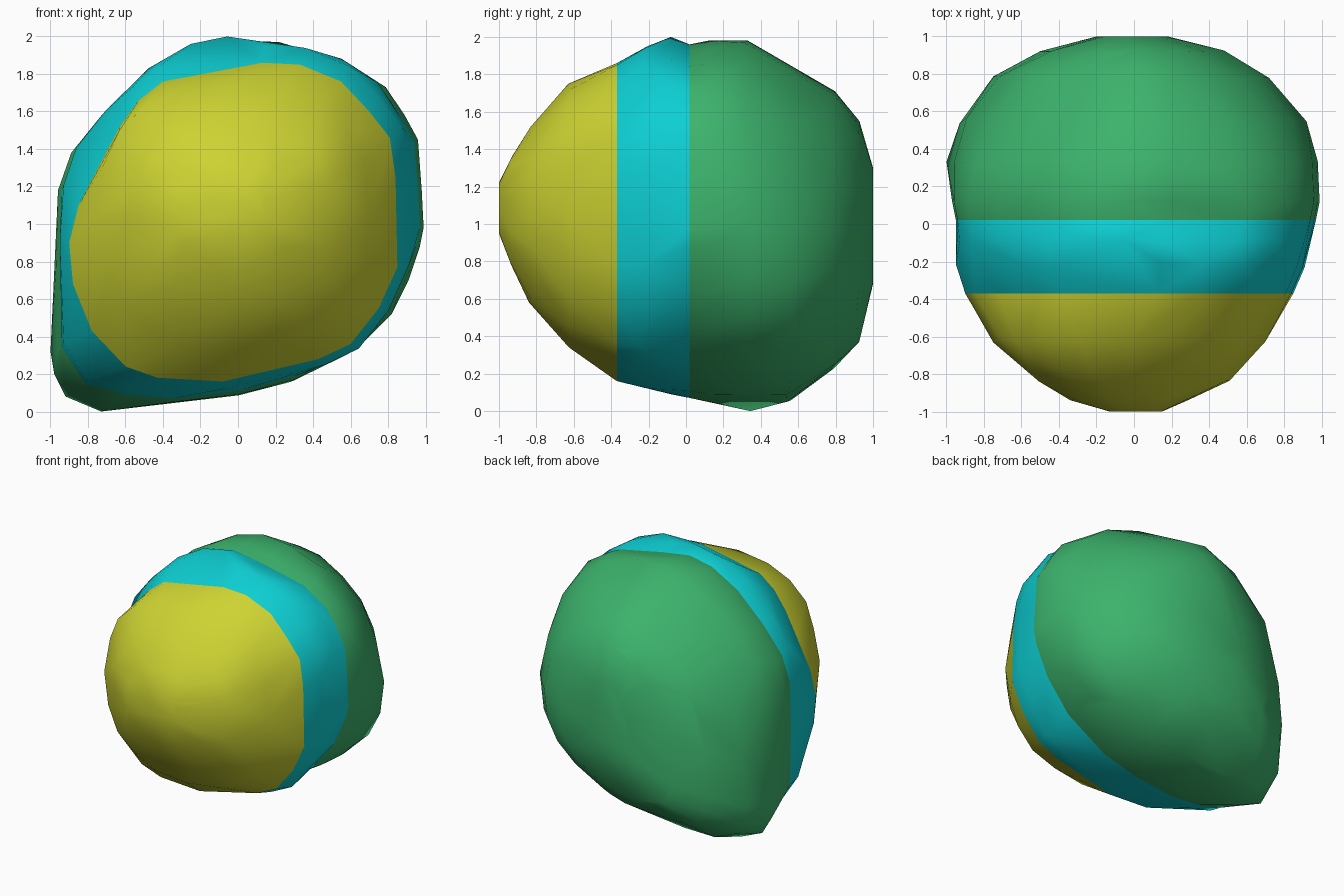
import bpy, bmesh, math, random

random.seed(4)
if "Cube" in bpy.data.objects:
    bpy.data.objects.remove(bpy.data.objects["Cube"], do_unlink=True)


def material(name, rgb):
    m = bpy.data.materials.new(name)
    m.use_nodes = True
    m.diffuse_color = (*rgb, 1)
    bsdf = m.node_tree.nodes["Principled BSDF"]
    bsdf.inputs["Base Color"].default_value = (*rgb, 1)
    bsdf.inputs["Roughness"].default_value = 0.8
    return m


# Cross-section outlines (x, z): front cut, rear cut, widest rear section, rounded back
FRONT = [(-0.32, 1.77), (0.13, 1.86), (0.33, 1.85), (0.55, 1.76), (0.70, 1.60), (0.81, 1.46),
         (0.84, 1.25), (0.85, 0.77), (0.75, 0.55), (0.60, 0.36), (0.43, 0.28), (-0.08, 0.16),
         (-0.43, 0.18), (-0.60, 0.24), (-0.78, 0.43), (-0.88, 0.68), (-0.90, 0.90),
         (-0.85, 1.10), (-0.72, 1.35), (-0.63, 1.52), (-0.53, 1.66), (-0.40, 1.76)]
MIDDLE = [(-0.48, 1.83), (-0.25, 1.96), (-0.05, 2.00), (0.20, 1.96), (0.58, 1.88), (0.78, 1.75),
          (0.88, 1.60), (0.95, 1.47), (0.97, 1.20), (0.98, 1.00), (0.96, 0.90), (0.85, 0.65),
          (0.65, 0.40), (0.30, 0.19), (0.00, 0.11), (-0.35, 0.07), (-0.60, 0.09), (-0.82, 0.15),
          (-0.95, 0.35), (-0.96, 0.80), (-0.95, 1.20), (-0.88, 1.40), (-0.72, 1.60)]
REAR = [(0.00, 1.98), (0.22, 1.97), (0.52, 1.87), (0.72, 1.72), (0.87, 1.52), (0.95, 1.28),
        (0.98, 1.00), (0.91, 0.70), (0.82, 0.52), (0.68, 0.38), (0.30, 0.17), (0.00, 0.10),
        (-0.73, 0.00), (-0.92, 0.08), (-0.98, 0.20), (-1.00, 0.32), (-0.96, 0.90),
        (-0.91, 1.18), (-0.84, 1.40), (-0.69, 1.59), (-0.48, 1.78), (-0.25, 1.91)]
BACK = [(0.00, 1.98), (0.25, 1.95), (0.55, 1.82), (0.76, 1.62), (0.90, 1.35), (0.98, 1.00),
        (0.93, 0.70), (0.82, 0.48), (0.62, 0.28), (0.30, 0.12), (0.00, 0.04), (-0.40, 0.00),
        (-0.70, 0.01), (-0.88, 0.08), (-0.97, 0.20), (-1.00, 0.35), (-0.96, 0.80),
        (-0.88, 1.15), (-0.77, 1.42), (-0.60, 1.62), (-0.38, 1.82), (-0.15, 1.95)]


def power(v):
    return math.copysign(abs(v) ** (2 / 2.4), v)


# Slightly squared circle for the nose of the front cap
ROUND = [(power(math.cos(a * math.tau / 20)), power(math.sin(a * math.tau / 20)))
         for a in range(20)]


def ring(outline, y, x0, x1, z0, z1, wobble=0.0):
    """Fit an outline into the box x0..x1, z0..z1 at depth y."""
    xs, zs = zip(*outline)
    ax, az = min(xs), min(zs)
    sx, sz = (x1 - x0) / (max(xs) - ax), (z1 - z0) / (max(zs) - az)
    return [(x0 + (x - ax) * sx, y + random.uniform(-wobble, wobble), z0 + (z - az) * sz)
            for x, z in outline]


def chunk(name, rings, mat):
    """Convex stone piece wrapped around its cross-sections."""
    bm = bmesh.new()
    for r in rings:
        for p in r:
            bm.verts.new(p)
    hull = bmesh.ops.convex_hull(bm, input=bm.verts[:])
    loose = {v for v in hull["geom_interior"] + hull["geom_unused"]
             if isinstance(v, bmesh.types.BMVert)}
    bmesh.ops.delete(bm, geom=list(loose), context="VERTS")
    bmesh.ops.recalc_face_normals(bm, faces=bm.faces[:])
    me = bpy.data.meshes.new(name)
    bm.to_mesh(me)
    bm.free()
    me.materials.append(mat)
    ob = bpy.data.objects.new(name, me)
    bpy.context.collection.objects.link(ob)
    bpy.ops.object.select_all(action="DESELECT")
    ob.select_set(True)
    bpy.context.view_layer.objects.active = ob
    bpy.ops.object.shade_smooth_by_angle(angle=math.radians(45))


CUT_FRONT, CUT_REAR = -0.37, 0.02
front_cut = ring(FRONT, CUT_FRONT, -0.90, 0.85, 0.16, 1.86)
rear_cut = ring(MIDDLE, CUT_REAR, -0.95, 0.97, 0.07, 1.96)

# Rounded front cap
chunk("front_cap", [
    front_cut,
    ring(ROUND, -0.62, -0.75, 0.70, 0.34, 1.75, 0.02),
    ring(ROUND, -0.82, -0.53, 0.51, 0.58, 1.52, 0.02),
    ring(ROUND, -0.93, -0.34, 0.31, 0.78, 1.36, 0.01),
    ring(ROUND, -1.00, -0.13, 0.15, 0.95, 1.22),
], material("yellow", (0.61, 0.65, 0.032)))

# Thin middle band
chunk("middle_band", [
    front_cut,
    ring(FRONT, -0.22, -0.95, 0.91, 0.12, 1.95, 0.02),
    ring(MIDDLE, -0.09, -0.94, 0.94, 0.09, 2.00, 0.01),
    rear_cut,
], material("turquoise", (0.004, 0.62, 0.65)))

# Large rear body with a low pointed corner
chunk("rear_body", [
    rear_cut,
    ring(MIDDLE, 0.12, -0.97, 0.99, 0.05, 1.98),
    ring(REAR, 0.33, -1.00, 0.98, 0.00, 1.98, 0.02),
    ring(BACK, 0.55, -0.93, 0.92, 0.05, 1.85, 0.02),
    ring(BACK, 0.78, -0.75, 0.72, 0.22, 1.71, 0.02),
    ring(BACK, 0.92, -0.50, 0.48, 0.37, 1.55, 0.01),
    ring(BACK, 1.00, -0.20, 0.18, 0.68, 1.30),
], material("green", (0.045, 0.45, 0.15)))
